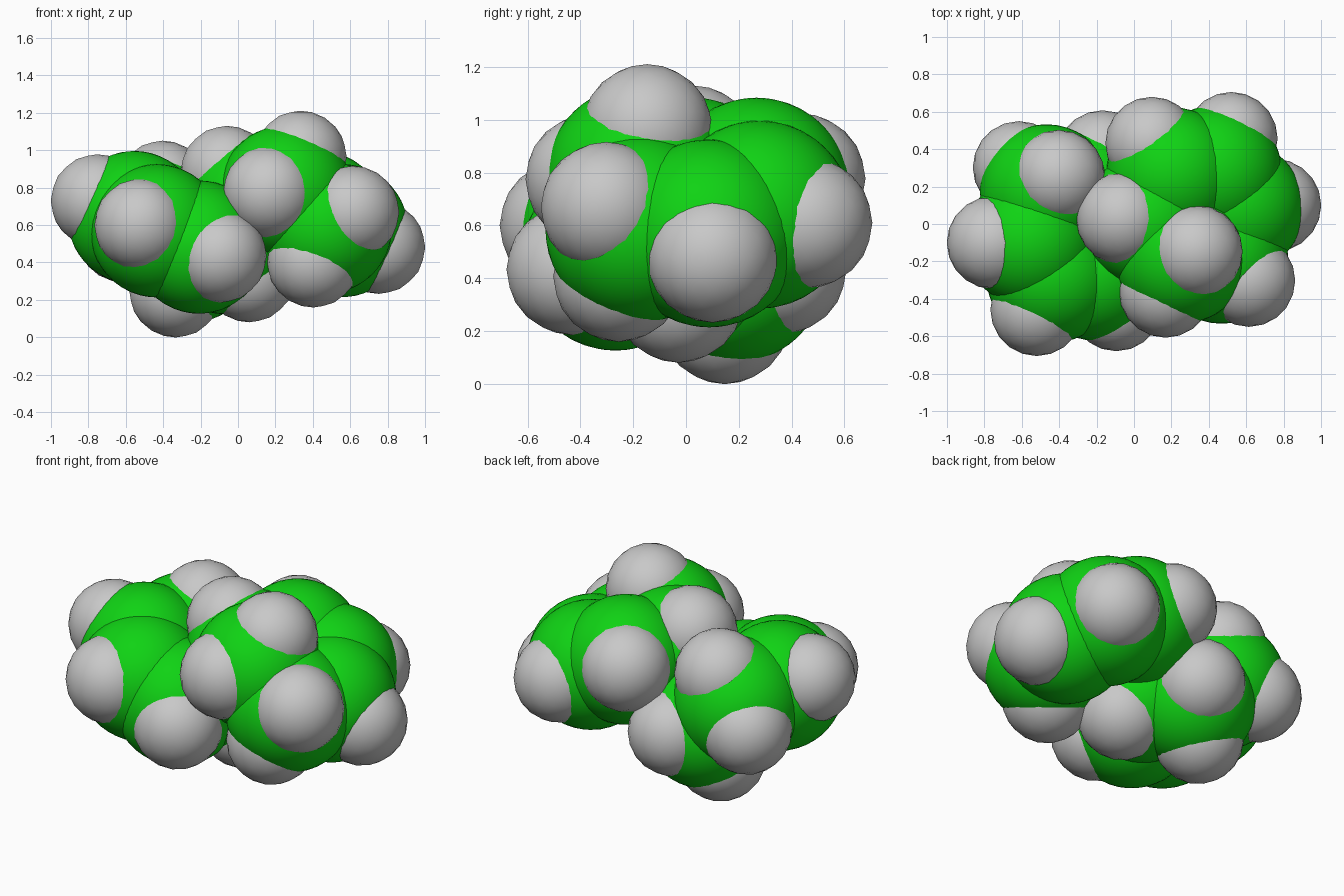
import bpy
from mathutils import Vector

if "Cube" in bpy.data.objects:
    bpy.data.objects.remove(bpy.data.objects["Cube"])

CENTRE = Vector((0, 0, 0.605))
LARGE_R, SMALL_R = 0.356, 0.248


def material(name, colour):
    m = bpy.data.materials.new(name)
    m.diffuse_color = (*colour, 1)
    m.use_nodes = True
    m.node_tree.nodes["Principled BSDF"].inputs["Base Color"].default_value = m.diffuse_color
    return m


green = material("bright green", (0.005, 0.65, 0.007))
grey = material("light grey", (0.58, 0.58, 0.58))


def ball(name, offset, radius, detail, mat):
    bpy.ops.mesh.primitive_ico_sphere_add(subdivisions=detail, radius=radius,
                                          location=CENTRE + offset)
    ob = bpy.context.object
    ob.name = name
    ob.data.materials.append(mat)
    bpy.ops.object.shade_smooth()


# one ring of six large balls, each with its small outer balls (offsets from centre)
ring = [
    ((0.073, 0.018, 0.125), [(-0.060, 0.028, 0.277)]),
    ((0.208, 0.267, 0.123), [(0.095, 0.432, 0.172)]),
    ((0.434, 0.278, 0.036), [(0.520, 0.458, 0.005)]),
    ((0.555, 0.088, -0.035), [(0.753, 0.100, -0.125)]),
    ((0.468, -0.177, -0.017), [(0.614, -0.302, 0.063), (0.403, -0.255, -0.198)]),
    ((0.255, -0.177, 0.172), [(0.168, -0.360, 0.170), (0.333, -0.147, 0.358)]),
]

# the second ring is the first one reflected through the centre point
for side, sign in (("right", 1), ("left", -1)):
    for i, (core, caps) in enumerate(ring, 1):
        ball(f"{side}_large_ball_{i}", sign * Vector(core), LARGE_R, 4, green)
        for j, cap in enumerate(caps, 1):
            ball(f"{side}_small_ball_{i}_{j}", sign * Vector(cap), SMALL_R, 3, grey)
